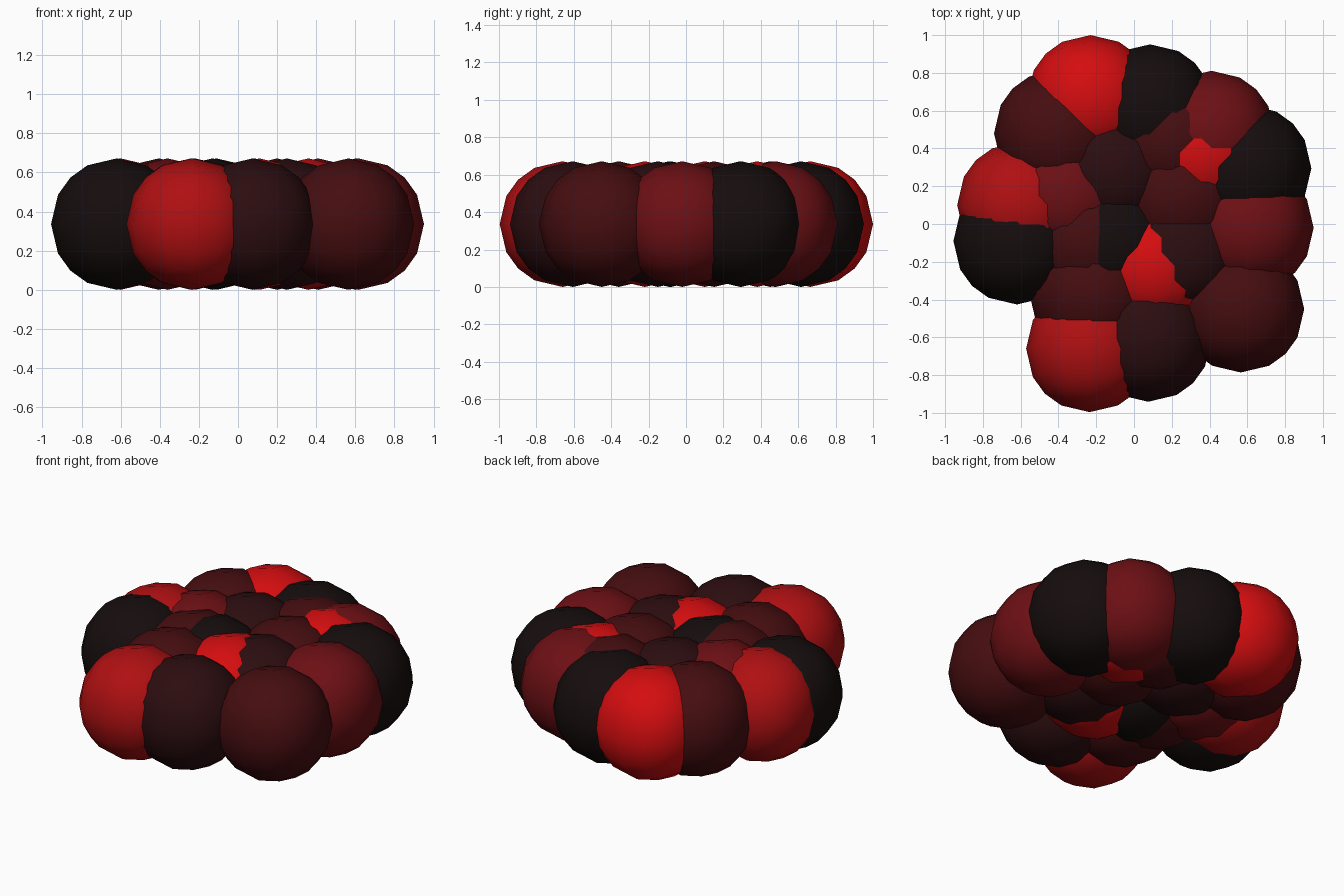
import bpy, bmesh

if "Cube" in bpy.data.objects:
    bpy.data.objects.remove(bpy.data.objects["Cube"])

R = 0.336  # berry radius

# Shades from bright red to near black
SHADES = {
    "bright": (0.66, 0.004, 0.005, 1),
    "red": (0.43, 0.005, 0.006, 1),
    "crimson": (0.15, 0.005, 0.007, 1),
    "maroon": (0.06, 0.004, 0.005, 1),
    "dark": (0.025, 0.004, 0.005, 1),
    "black": (0.008, 0.004, 0.004, 1),
}
MATS = {}
for name, col in SHADES.items():
    MATS[name] = bpy.data.materials.new(name)
    MATS[name].diffuse_color = col


def ball_mesh(shade):
    """Cube subdivided into a 4x4 grid per side and pushed onto a sphere."""
    bm = bmesh.new()
    bmesh.ops.create_cube(bm, size=2)
    bmesh.ops.subdivide_edges(bm, edges=bm.edges[:], cuts=3, use_grid_fill=True)
    for v in bm.verts:
        v.co = v.co.normalized() * R
    for f in bm.faces:
        f.smooth = True
    me = bpy.data.meshes.new(shade + "_ball")
    bm.to_mesh(me)
    bm.free()
    me.materials.append(MATS[shade])
    return me


MESHES = {s: ball_mesh(s) for s in SHADES}

# Outer ring of balls, clockwise from the back
OUTER = [
    (-0.23, 0.664, "bright"), (0.085, 0.615, "black"), (0.41, 0.475, "crimson"),
    (0.603, 0.295, "black"), (0.615, -0.02, "crimson"), (0.565, -0.45, "maroon"),
    (0.075, -0.605, "dark"), (-0.235, -0.66, "red"), (-0.62, -0.09, "black"),
    (-0.60, 0.10, "red"), (-0.405, 0.48, "maroon"),
]
# Inner balls filling the cluster
INNER = [
    (-0.22, -0.36, "maroon"), (-0.11, 0.29, "dark"), (-0.36, 0.15, "crimson"),
    (-0.24, -0.08, "maroon"), (-0.13, -0.08, "black"), (0.11, -0.22, "bright"),
    (0.25, -0.15, "dark"), (0.25, 0.15, "maroon"), (0.36, 0.38, "bright"),
    (0.20, 0.45, "maroon"),
]

for part, balls in (("outer_ball", OUTER), ("inner_ball", INNER)):
    for i, (x, y, shade) in enumerate(balls):
        ob = bpy.data.objects.new(f"{part}_{i + 1}", MESHES[shade])
        ob.location = (x, y, R)
        bpy.context.collection.objects.link(ob)

for m in bpy.data.materials:
    if m.users and not m.is_grease_pencil:
        m.use_nodes = True
        m.node_tree.nodes["Principled BSDF"].inputs["Base Color"].default_value = m.diffuse_color
